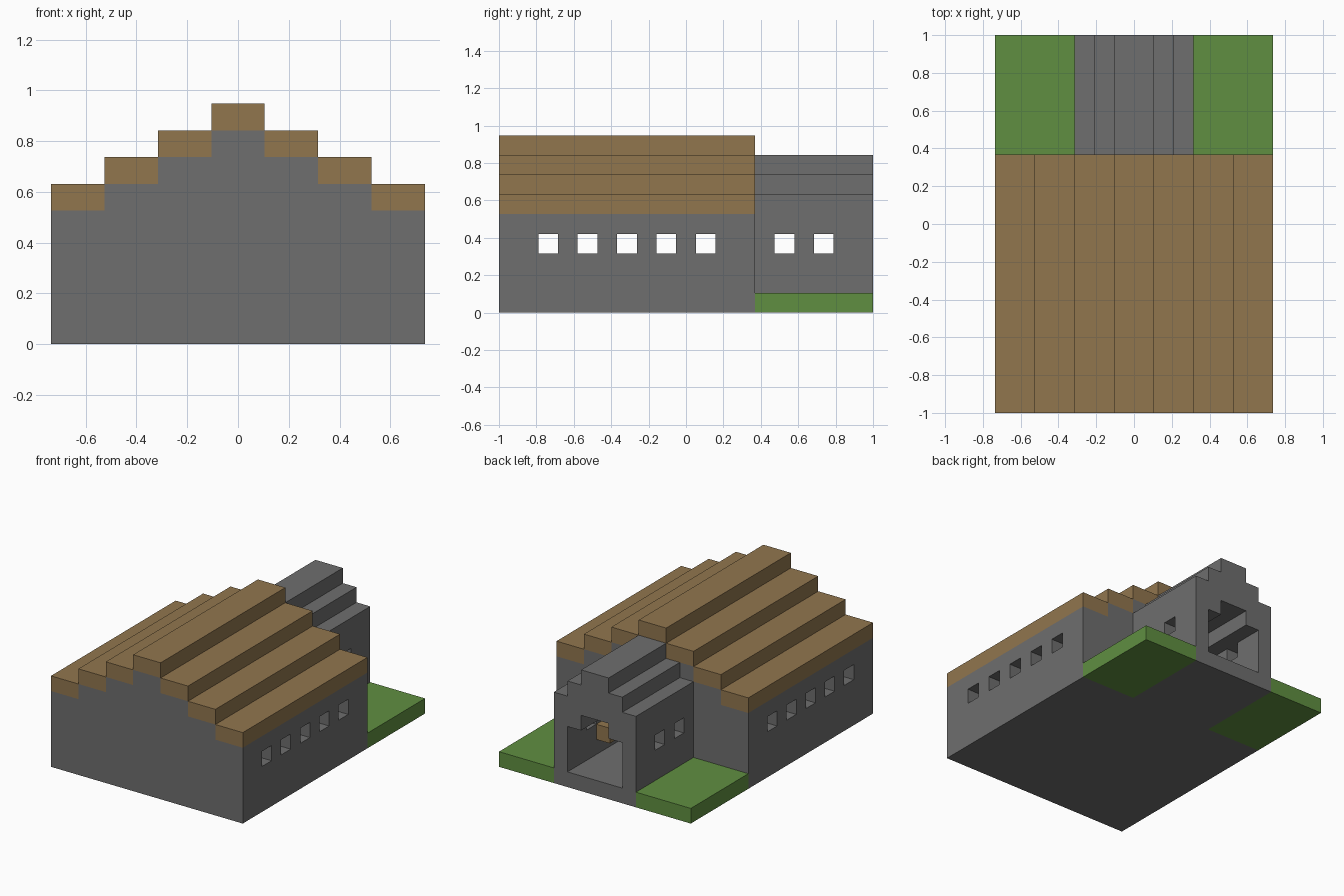
import bpy
import bmesh

U = 2 / 19  # one block of the building grid

if "Cube" in bpy.data.objects:
    bpy.data.objects.remove(bpy.data.objects["Cube"], do_unlink=True)


def material(name, rgb):
    m = bpy.data.materials.new(name)
    m.use_nodes = True
    m.diffuse_color = (*rgb, 1)
    m.node_tree.nodes["Principled BSDF"].inputs["Base Color"].default_value = (*rgb, 1)
    return m


STONE = material("grey stone", (0.156, 0.156, 0.156))
WOOD = material("brown wood", (0.283, 0.181, 0.076))
GRASS = material("green grass", (0.117, 0.275, 0.053))


def add_prism(bm, profile, y0, y1):
    """Extrude an x-z outline along y, in grid blocks (y counted from the front)."""
    face = bm.faces.new([bm.verts.new((x * U, y0 * U - 1, z * U)) for x, z in profile])
    ext = bmesh.ops.extrude_face_region(bm, geom=[face])
    moved = [v for v in ext["geom"] if isinstance(v, bmesh.types.BMVert)]
    bmesh.ops.translate(bm, verts=moved, vec=(0, (y1 - y0) * U, 0))


def stepped(base, steps):
    """Symmetric stepped gable from (half width, height) pairs, outermost first."""
    half = [(steps[0][0], base)]
    for i, (w, top) in enumerate(steps):
        half.append((w, top))
        if i + 1 < len(steps):
            half.append((steps[i + 1][0], top))
    return half + [(-x, z) for x, z in reversed(half)]


def rect(x0, x1, z0, z1):
    return [(x0, z0), (x1, z0), (x1, z1), (x0, z1)]


def make(name, mat, prisms):
    bm = bmesh.new()
    for p in prisms:
        add_prism(bm, *p)
    bmesh.ops.recalc_face_normals(bm, faces=bm.faces)
    me = bpy.data.meshes.new(name)
    bm.to_mesh(me)
    bm.free()
    me.materials.append(mat)
    ob = bpy.data.objects.new(name, me)
    bpy.context.collection.objects.link(ob)
    return ob


def carve(ob, prisms):
    """Cut each prism out of the object in turn."""
    for p in prisms:
        cutter = make("cutter", STONE, [p])
        cutter.hide_render = True
        mod = ob.modifiers.new("cut", "BOOLEAN")
        mod.operation, mod.solver, mod.object = "DIFFERENCE", "EXACT", cutter
        deps = bpy.context.evaluated_depsgraph_get()
        result = bpy.data.meshes.new_from_object(ob.evaluated_get(deps))
        ob.modifiers.clear()
        ob.data = result
        bpy.data.objects.remove(cutter, do_unlink=True)


def windows(rows, reach):
    return [(rect(-reach, reach, 3, 4), y, y + 1) for y in rows]


doorway = stepped(1, [(2, 4), (1, 5)])

# Main hall: stepped walls, hollow room, side windows and inner doorway
hall_steps = [(7, 5), (5, 6), (3, 7), (1, 8)]
hall = make("hall_walls", STONE, [(stepped(0, hall_steps), 0, 13)])
room = stepped(1, [(6, 4), (5, 5), (3, 6), (1, 7)])
carve(hall, [(room, 1, 12), (doorway, 11, 14)] + windows(range(2, 12, 2), 8))

# Stepped roof: one plank per step, mirrored around the ridge
planks = [(rect(-1, 1, 8, 9), 0, 13)]
for w, z in hall_steps[:-1]:
    for s in (-1, 1):
        planks.append((rect(s * (w - 2), s * w, z, z + 1), 0, 13))
make("roof_planks", WOOD, planks)

# Rear porch with a stepped passage and side windows
porch = make("porch", STONE, [(stepped(0, [(3, 6), (2, 7), (1, 8)]), 13, 19)])
carve(porch, [(doorway, 12, 20)] + windows((14, 16), 4))

# Lawns and wall brackets on both sides of the porch
for side, s in (("left", 1), ("right", -1)):
    make(side + "_lawn", GRASS, [(rect(s * 3, s * 7, 0, 1), 13, 19)])
    make(side + "_wall_bracket", WOOD, [(rect(s, s * 2, 2, 3), 15, 16)])
